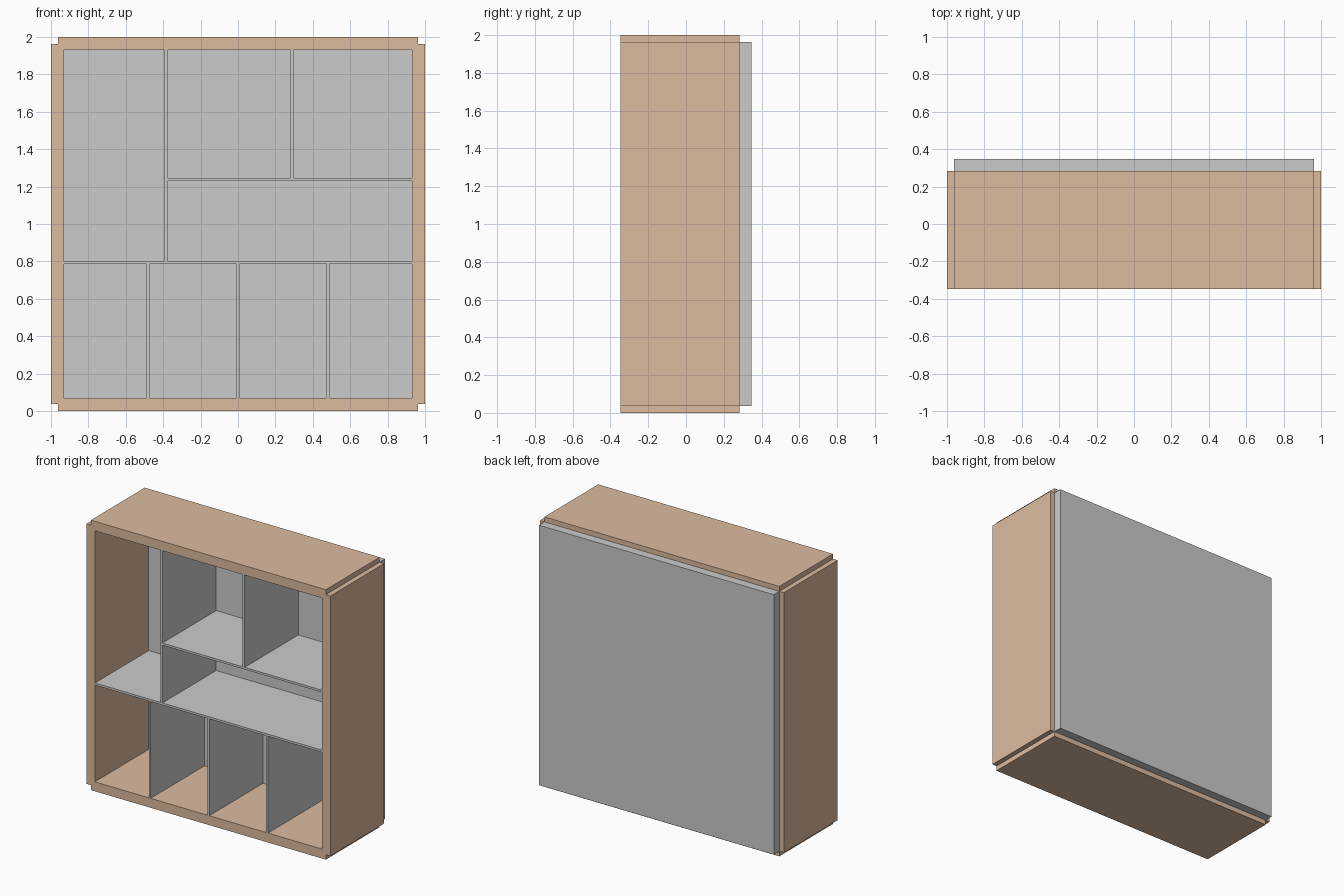
import bpy, bmesh
from mathutils import Vector

if "Cube" in bpy.data.objects:
    bpy.data.objects.remove(bpy.data.objects["Cube"])

wood = bpy.data.materials.new("wood_brown")
wood.diffuse_color = (0.72, 0.50, 0.35, 1)
wood.use_nodes = True
wood.node_tree.nodes["Principled BSDF"].inputs["Base Color"].default_value = wood.diffuse_color


def box(name, x, y, z, mat=None):
    """Axis-aligned board from (min, max) ranges."""
    lo, hi = Vector((x[0], y[0], z[0])), Vector((x[1], y[1], z[1]))
    bm = bmesh.new()
    bmesh.ops.create_cube(bm, size=1)
    for v in bm.verts:
        v.co = (lo + hi) / 2 + v.co * (hi - lo)
    mesh = bpy.data.meshes.new(name)
    bm.to_mesh(mesh)
    bm.free()
    if mat:
        mesh.materials.append(mat)
    ob = bpy.data.objects.new(name, mesh)
    bpy.context.collection.objects.link(ob)
    return ob


FRONT, BACK, REAR = -0.347, 0.283, 0.347   # frame front, frame back, back panel rear
T, STEP = 0.07, 0.037                      # board thickness, corner step
depth = (FRONT, BACK)
inset = (FRONT + 0.001, BACK)
span_x, span_z = (-1 + STEP, 1 - STEP), (STEP, 2 - STEP)

# Outer frame boards with stepped corners
box("left_side", (-1, -1 + T), depth, span_z, wood)
box("right_side", (1 - T, 1), depth, span_z, wood)
box("bottom_board", span_x, depth, (0, T), wood)
box("top_board", span_x, depth, (2 - T, 2), wood)

# Back panel
box("back_panel", span_x, (BACK, REAR), span_z)

# Thin shelves
H = 0.008
MID, UPPER, POST = 0.794, 1.238, -0.385
box("middle_shelf", span_x, inset, (MID - H, MID + H))
box("upper_shelf", (POST + H, 1 - STEP), inset, (UPPER - H, UPPER + H))

# Upright dividers
box("main_divider", (POST - H, POST + H), inset, (MID + H, 2 - STEP))
box("upper_divider", (0.289 - H, 0.289 + H), inset, (UPPER + H, 2 - STEP))
for i, x in enumerate((-0.481, 0, 0.481)):
    box(f"lower_divider_{i + 1}", (x - H, x + H), inset, (STEP, MID - H))
